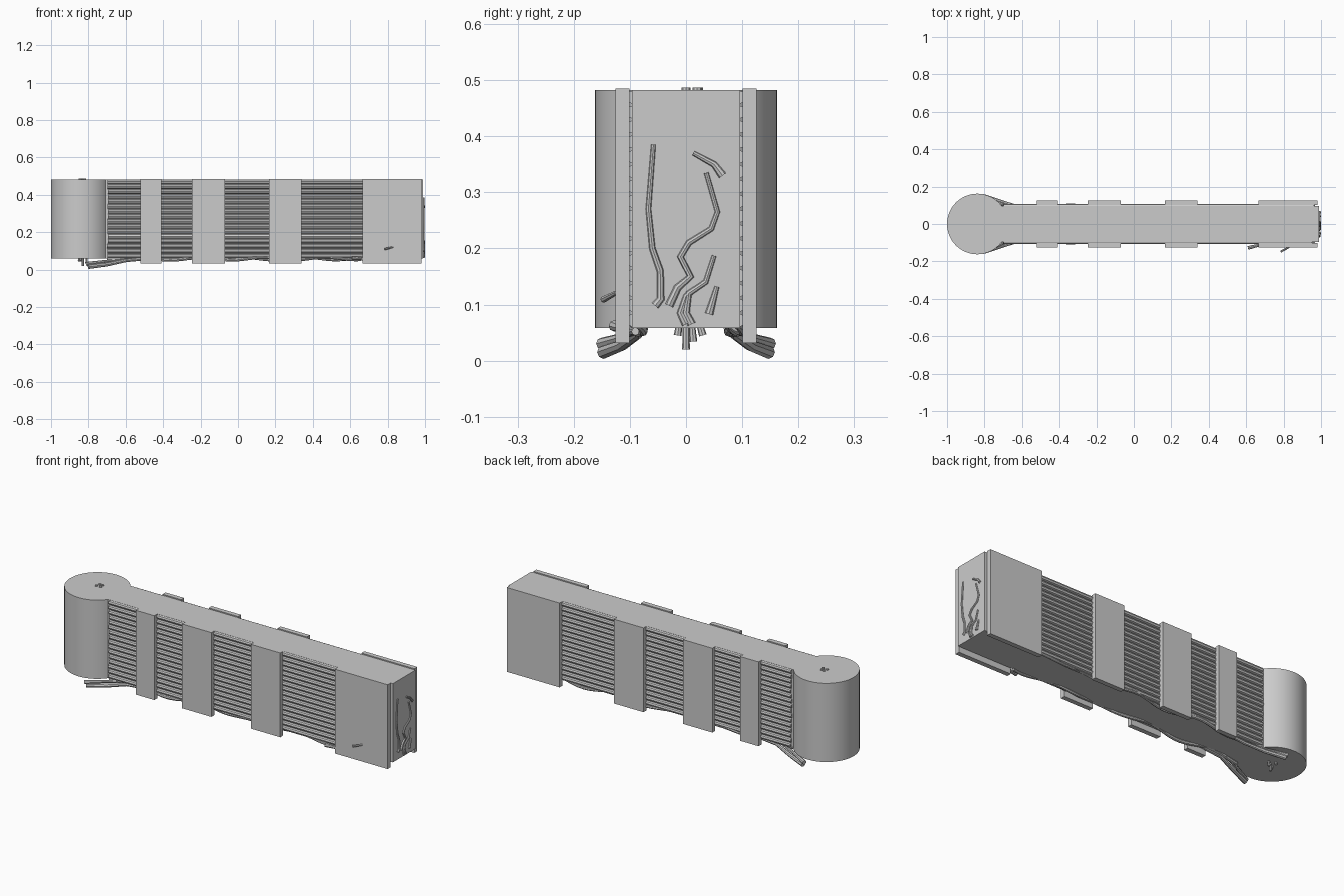
import bpy, math, random
random.seed(4)


def box(name, x0, x1, y0, y1, z0, z1):
    bpy.ops.mesh.primitive_cube_add(size=1, location=((x0 + x1) / 2, (y0 + y1) / 2, (z0 + z1) / 2))
    o = bpy.context.object
    o.name = name
    o.scale = (x1 - x0, y1 - y0, z1 - z0)
    return o


def tube(name, pts, r, taper=0.5, flat=1.0, sides=2):
    cu = bpy.data.curves.new(name, 'CURVE')
    cu.dimensions = '3D'
    cu.bevel_depth = r
    cu.bevel_resolution = sides
    cu.use_fill_caps = True
    sp = cu.splines.new('POLY')
    sp.points.add(len(pts) - 1)
    for i, (p, q) in enumerate(zip(sp.points, pts)):
        p.co = (*q, 1)
        p.radius = 1 + (taper - 1) * i / (len(pts) - 1)
    o = bpy.data.objects.new(name, cu)
    bpy.context.collection.objects.link(o)
    bpy.ops.object.select_all(action='DESELECT')
    o.select_set(True)
    bpy.context.view_layer.objects.active = o
    bpy.ops.object.convert(target='MESH')
    o = bpy.context.object
    bpy.ops.object.shade_smooth_by_angle(angle=math.radians(40))
    return o


# Wall core and round end pillar
box("wall_core", -0.84, 0.99, -0.096, 0.096, 0.058, 0.482)
bpy.ops.mesh.primitive_cylinder_add(vertices=64, radius=0.162, depth=0.424, location=(-0.838, 0, 0.27))
bpy.context.object.name = "end_pillar"
bpy.ops.object.shade_smooth_by_angle(angle=math.radians(40))

plates = [(-0.52, -0.41), (-0.245, -0.07), (0.165, 0.34), (0.665, 0.98)]
for s, side in ((-1, "front"), (1, "back")):
    # Raised plates
    for a, b in plates:
        box(f"{side}_plate", a, b, min(s * 0.101, s * 0.126), max(s * 0.101, s * 0.126), 0.031, 0.485)

    # Stacked horizontal rods between the plates
    n = 16
    for i in range(n):
        z = 0.072 + i * 0.0265
        y = s * 0.096
        tube(f"{side}_rod", [(-0.70 + random.uniform(0, 0.006), y, z),
                             (0.96 + random.uniform(-0.01, 0.01), y, z)], 0.0115, 1.0)

    # Wavy roots along the bottom edge
    root = []
    for i in range(45):
        x = -0.70 + 1.36 * i / 44
        root.append((x, s * (0.088 + 0.012 * math.sin(x * 14)), 0.058 + 0.007 * math.sin(x * 19 + s)))
    tube(f"{side}_bottom_root", root, 0.01, 0.7)

    # Splayed roots under the pillar
    tube(f"{side}_pillar_root", [(-0.80, s * 0.147, 0.015), (-0.70, s * 0.115, 0.027),
                                 (-0.60, s * 0.085, 0.048), (-0.50, s * 0.085, 0.056)], 0.012, 0.6)
    tube(f"{side}_pillar_root", [(-0.81, s * 0.15, 0.03), (-0.72, s * 0.11, 0.042),
                                 (-0.62, s * 0.075, 0.054)], 0.011, 0.5)

# Small broken twigs on the front
tube("front_twig", [(0.785, -0.147, 0.109), (0.83, -0.124, 0.121)], 0.006, 0.7)
tube("front_root_stub", [(0.61, -0.128, 0.062), (0.68, -0.11, 0.056)], 0.01, 0.7)

# Vines on the flat end, given as (y, z) points
vines = [
    [(-0.055, 0.098), (-0.045, 0.11), (-0.046, 0.16), (-0.06, 0.2), (-0.067, 0.27), (-0.058, 0.385)],
    [(-0.03, 0.098), (-0.015, 0.13), (0.008, 0.15), (-0.01, 0.185), (0.005, 0.21),
     (0.045, 0.235), (0.056, 0.265), (0.036, 0.335)],
    [(0.065, 0.33), (0.05, 0.35), (0.013, 0.37)],
    [(0.01, 0.065), (0.0, 0.085), (0.005, 0.12), (0.035, 0.14), (0.05, 0.187)],
    [(0.0, 0.065), (-0.01, 0.085), (0.0, 0.115), (0.033, 0.14)],
    [(0.041, 0.083), (0.055, 0.132)],
]
for v in vines:
    tube("end_vine", [(0.992, y, z) for y, z in v], 0.0075, 0.55)

# Knots on the pillar top and pegs below it
for dx, dy in ((-0.012, -0.008), (0.01, 0.012), (-0.006, 0.014), (0.012, -0.008)):
    x, y = -0.832 + dx, 0.008 + dy
    tube("top_knot", [(x, y, 0.475), (x, y, 0.487)], 0.008, 1.0)
for x, y, z in ((-0.83, 0.0, 0.02), (-0.81, 0.013, 0.034), (-0.85, -0.015, 0.045), (-0.84, 0.03, 0.045)):
    tube("bottom_peg", [(x, y, z), (x, y * 0.8, 0.065)], 0.007, 0.8)
